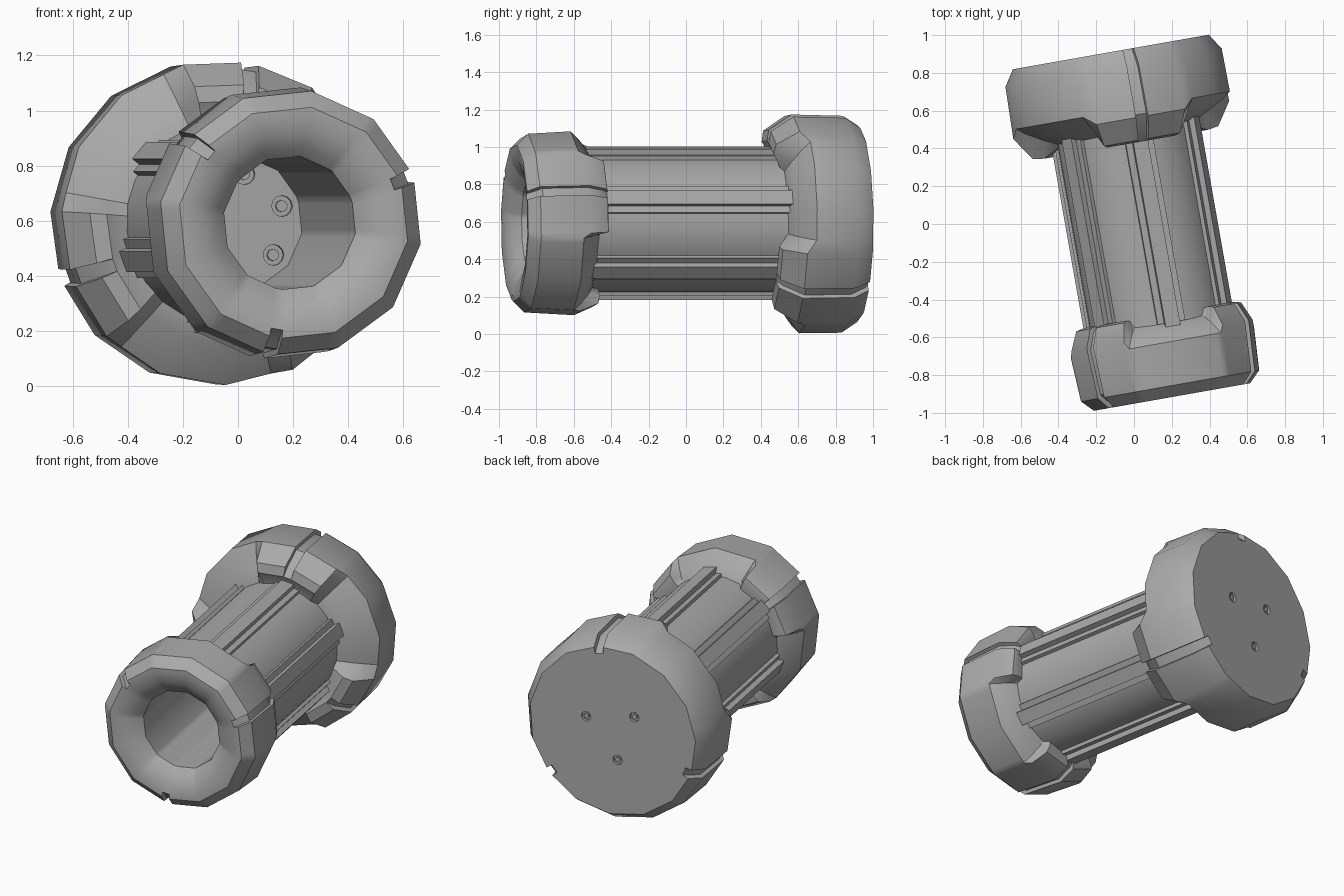
import bpy, bmesh, math
from mathutils import Matrix, Vector

if "Cube" in bpy.data.objects:
    bpy.data.objects.remove(bpy.data.objects["Cube"])

grey = bpy.data.materials.new("plain grey")
grey.use_nodes = True
grey.diffuse_color = (0.4, 0.4, 0.4, 1)
bsdf = next(n for n in grey.node_tree.nodes if n.type == "BSDF_PRINCIPLED")
bsdf.inputs["Base Color"].default_value = grey.diffuse_color
bsdf.inputs["Roughness"].default_value = 0.6

# The whole body lies on one axis, turned slightly about the vertical
PLACE = Matrix.Translation((0.04, 0, 0.592)) @ Matrix.Rotation(math.radians(10), 4, "Z")


def finish(name, bm, smooth=35):
    bmesh.ops.remove_doubles(bm, verts=bm.verts, dist=0.0001)
    bmesh.ops.recalc_face_normals(bm, faces=bm.faces)
    bm.transform(PLACE)
    me = bpy.data.meshes.new(name)
    bm.to_mesh(me)
    bm.free()
    ob = bpy.data.objects.new(name, me)
    bpy.context.collection.objects.link(ob)
    me.materials.append(grey)
    shade(ob, smooth)
    return ob


def shade(ob, angle):
    bpy.ops.object.select_all(action="DESELECT")
    ob.select_set(True)
    bpy.context.view_layer.objects.active = ob
    bpy.ops.object.shade_smooth_by_angle(angle=math.radians(angle))


def around(r, degrees, s):
    a = math.radians(degrees)
    return Vector((r * math.cos(a), s, r * math.sin(a)))


def loft(bm, rings):
    """Join a closed loop of point columns into a skin."""
    cols = [[bm.verts.new(p) for p in ring] for ring in rings]
    for a, b in zip(cols, cols[1:] + cols[:1]):
        for i in range(len(a) - 1):
            bm.faces.new((a[i], a[i + 1], b[i + 1], b[i]))


def clawed_cap(name, sides, start, claw, gap, grooved, heart, claw_edge, gap_edge):
    """Three claws with a groove down each; gaps between them are cut back."""
    step = 360 / sides
    half = {3.0, 3.2, claw_edge, gap_edge}
    half |= {step * i for i in range(1, int(60 / step) + 1)}
    offsets = sorted(half | {-h for h in half if h < 59.9})
    rings = []
    for turn in range(3):
        for off in offsets:
            profile = claw if abs(off) <= claw_edge else gap
            flat = math.cos(math.radians(step / 2)) / math.cos(math.radians(off % step - step / 2))
            ring = []
            for i, (s, r) in enumerate(profile):
                if abs(off) <= 3 and i in grooved:
                    s += (heart[0] - s) * 0.1
                    r += (heart[1] - r) * 0.1
                ring.append(around(r * flat, start + turn * 120 + off, s))
            rings.append(ring)
    bm = bmesh.new()
    loft(bm, rings)
    return finish(name, bm)


# Rear cap: solid bevelled drum with claws facing the tube
rear_back = [(0.925, 0), (0.925, 0.49), (0.925, 0.53), (0.84, 0.585)]
rear_claw = rear_back + [(0.56, 0.592), (0.44, 0.51), (0.43, 0.45), (0.47, 0.37), (0.47, 0)]
rear_gap = rear_back + [(0.61, 0.588), (0.575, 0.54), (0.52, 0.44), (0.49, 0.37), (0.49, 0)]
rear_cap = clawed_cap("rear_cap", 15, 80, rear_claw, rear_gap, {2, 3, 4, 5},
                      (0.7, 0.35), 24, 31)

# Front cap: dished mouth, deep bore with a floor, claws facing the tube
mouth = [(0.27, 0), (0.27, 0.245), (-0.85, 0.245), (-0.89, 0.285), (-0.917, 0.335),
         (-0.93, 0.395), (-0.93, 0.425), (-0.87, 0.485)]
sleeve = [(-0.5, 0.3), (0.3, 0.3), (0.3, 0)]
front_claw = mouth + [(-0.6, 0.5), (-0.5, 0.455), (-0.49, 0.41), (-0.5, 0.36)] + sleeve
front_gap = mouth + [(-0.64, 0.498), (-0.6, 0.46), (-0.55, 0.4), (-0.53, 0.36)] + sleeve
front_cap = clawed_cap("front_cap", 12, 21, front_claw, front_gap, {6, 7, 8, 9},
                       (-0.7, 0.28), 27, 33)

# Tube between the caps, open where it enters them
bm = bmesh.new()
loft(bm, [[around(0.368, i * 15 + 5, s) for s in (-0.56, 0.56)] for i in range(24)])
finish("tube", bm)


# Six stepped ribs along the tube
def rib_strip(bm, width, low, high, front, back, angle):
    made = bmesh.ops.create_cube(bm, size=1)["verts"]
    for v in made:
        end = back if v.co.y > 0 else front
        v.co = Vector((high if v.co.x > 0 else low, end, v.co.z * width))
    bmesh.ops.rotate(bm, verts=made, matrix=Matrix.Rotation(-math.radians(angle), 3, "Y"))


for n in range(6):
    bm = bmesh.new()
    rib_strip(bm, 0.15, 0.33, 0.379, -0.54, 0.53, 20 + n * 60)
    rib_strip(bm, 0.08, 0.33, 0.41, -0.56, 0.52, 20 + n * 60)
    finish(f"rib_{n + 1}", bm)


# Sunken screws: sockets cut from the caps, then a bolt in each
def disc(name, r, angle, spread, s0, s1, pieces):
    bm = bmesh.new()
    centre = around(spread, angle, 0)
    rings = []
    for i in range(pieces):
        p = [around(k, i * 360 / pieces, s) for k, s in ((0, s0), (r, s0), (r, s1), (0, s1))]
        rings.append([centre + q for q in p])
    loft(bm, rings)
    return finish(name, bm)


def screws(cap, label, count, first, face, inward, socket, bolt):
    for n in range(count):
        angle = first + n * 360 / count
        cutter = disc("socket_cutter", socket, angle, 0.18, face - inward * 0.02,
                      face + inward * 0.018, 12)
        cutter.hide_render = True
        mod = cap.modifiers.new("socket", "BOOLEAN")
        mod.operation = "DIFFERENCE"
        mod.solver = "EXACT"
        mod.object = cutter
        bpy.context.view_layer.objects.active = cap
        bpy.ops.object.modifier_apply(modifier=mod.name)
        bpy.data.objects.remove(cutter)
        disc(f"{label}_{n + 1}", bolt, angle, 0.18, face + inward * 0.004,
             face + inward * 0.02, 8)
    shade(cap, 35)


screws(rear_cap, "rear_screw", 3, 20, 0.925, -1, 0.03, 0.016)
screws(front_cap, "bore_screw", 6, 20, 0.27, 1, 0.038, 0.022)
